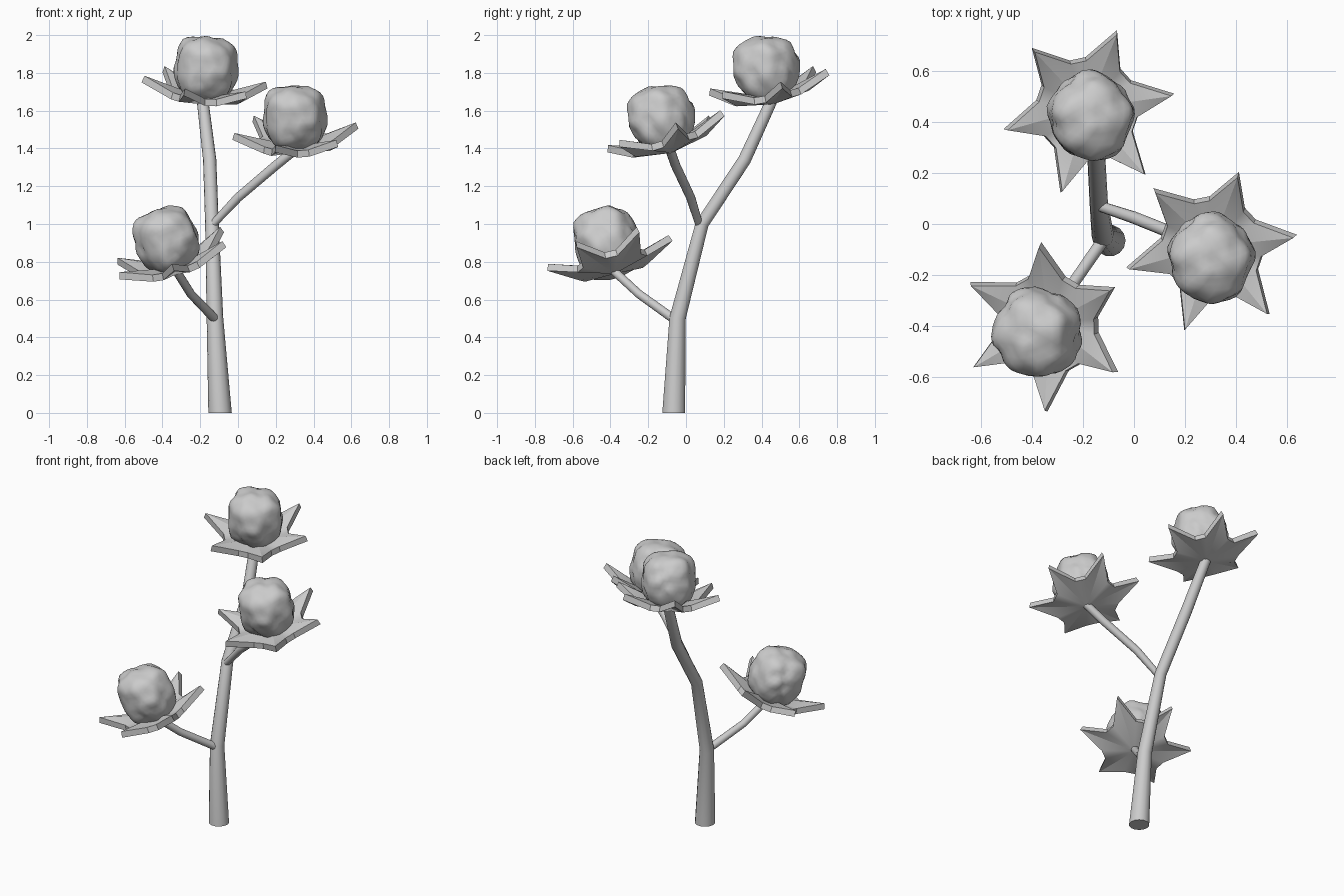
import bpy, bmesh, math
from mathutils import Vector, Matrix, noise

if "Cube" in bpy.data.objects:
    bpy.data.objects.remove(bpy.data.objects["Cube"])

grey = bpy.data.materials.new("plain grey")
grey.diffuse_color = (0.6, 0.6, 0.6, 1)
grey.use_nodes = True
grey.node_tree.nodes["Principled BSDF"].inputs["Base Color"].default_value = grey.diffuse_color


def finish(name, bm, angle):
    bmesh.ops.recalc_face_normals(bm, faces=bm.faces)
    me = bpy.data.meshes.new(name)
    bm.to_mesh(me)
    bm.free()
    me.materials.append(grey)
    ob = bpy.data.objects.new(name, me)
    bpy.context.collection.objects.link(ob)
    bpy.ops.object.select_all(action='DESELECT')
    ob.select_set(True)
    bpy.context.view_layer.objects.active = ob
    bpy.ops.object.shade_smooth_by_angle(angle=math.radians(angle))
    return ob


def tube(name, path, sides=14):
    """Tapered tube through (x, y, z, radius) points."""
    bm = bmesh.new()
    pts = [Vector(p[:3]) for p in path]
    rings = []
    for i, p in enumerate(pts):
        d = (pts[min(i + 1, len(pts) - 1)] - pts[max(i - 1, 0)]).normalized()
        if i == 0 and p.z == 0:
            d = Vector((0, 0, 1))          # flat foot
        u = Vector((0, 1, 0)).cross(d).normalized()
        v = d.cross(u)
        rings.append([bm.verts.new(p + path[i][3] * (
            u * math.cos(k * math.tau / sides) + v * math.sin(k * math.tau / sides)))
            for k in range(sides)])
    for a, b in zip(rings, rings[1:]):
        for k in range(sides):
            j = (k + 1) % sides
            bm.faces.new((a[k], a[j], b[j], b[k]))
    bm.faces.new(rings[0])
    bm.faces.new(rings[-1])
    return finish(name, bm, 40)


def leaf_star(name, frame, thick=0.036):
    """Shallow six-pointed cup with flat-bottomed notches."""
    bm = bmesh.new()
    outline = []
    for k in range(6):
        for off, r, h in ((0, 0.328, 0.125), (21, 0.195, 0.056), (39, 0.195, 0.056)):
            a = math.radians(60 * k + off)
            outline.append(Vector((r * math.cos(a), r * math.sin(a), h)))
    top = [bm.verts.new(p) for p in outline]
    # underside is pushed down and slightly outward, square to the cup
    low = [bm.verts.new(p + Vector((p.x * 0.04, p.y * 0.04, -thick))) for p in outline]
    ct, cb = bm.verts.new((0, 0, 0.022)), bm.verts.new((0, 0, -0.014))
    n = len(top)
    for k in range(n):
        j = (k + 1) % n
        bm.faces.new((ct, top[k], top[j]))
        bm.faces.new((cb, low[j], low[k]))
        bm.faces.new((top[k], low[k], low[j], top[j]))
    bm.transform(frame)
    return finish(name, bm, 30)


def boll(name, frame):
    """Lumpy round tuft with soft vertical lobes."""
    bm = bmesh.new()
    bmesh.ops.create_icosphere(bm, subdivisions=4, radius=1)
    for v in bm.verts:
        d = v.co.normalized()
        a = math.atan2(d.y, d.x)
        side = 1 - d.z * d.z
        lobe = abs(math.cos(2.5 * a + 0.5 * d.z)) ** 0.6 - 0.75
        bump = noise.noise(d * 2.6 + Vector((3.1, 1.7, 5.3)))
        r = 0.169 * (1 + 0.10 * lobe * side + 0.09 * bump)
        # squarish profile
        r *= 1 + 0.10 * (4 * side * d.z * d.z) ** 2
        v.co = d * r
        v.co.x *= 0.97
        v.co.y *= 1.03
        v.co.z = v.co.z * 0.99 + 0.182
    bm.transform(frame)
    return finish(name, bm, 50)


# stem and branches
tube("main_stem", [(-0.095, -0.065, 0, 0.062), (-0.122, -0.045, 0.5, 0.044),
                   (-0.138, 0.085, 1.0, 0.036), (-0.15, 0.31, 1.34, 0.035),
                   (-0.187, 0.452, 1.65, 0.031)])
tube("upper_branch", [(-0.15, 0.075, 0.98, 0.020), (0.0, 0.025, 1.14, 0.024),
                      (0.20, -0.055, 1.31, 0.025), (0.305, -0.085, 1.395, 0.025)])
tube("lower_branch", [(-0.115, -0.055, 0.49, 0.024), (-0.25, -0.25, 0.63, 0.023),
                      (-0.325, -0.38, 0.75, 0.023)])

# flower heads: origin, axis, spin
heads = {"top": ((-0.185, 0.458, 1.647), (0.09, -0.20, 1), 11.5),
         "upper": ((0.306, -0.08, 1.39), (-0.03, -0.30, 1), 11.5),
         "lower": ((-0.325, -0.382, 0.749), (-0.31, -0.25, 1), 30)}
for label, (origin, axis, spin) in heads.items():
    tilt = Vector((0, 0, 1)).rotation_difference(Vector(axis)).to_matrix().to_4x4()
    frame = Matrix.Translation(origin) @ tilt @ Matrix.Rotation(math.radians(spin), 4, 'Z')
    leaf_star(label + "_leaf_star", frame)
    boll(label + "_boll", frame)
